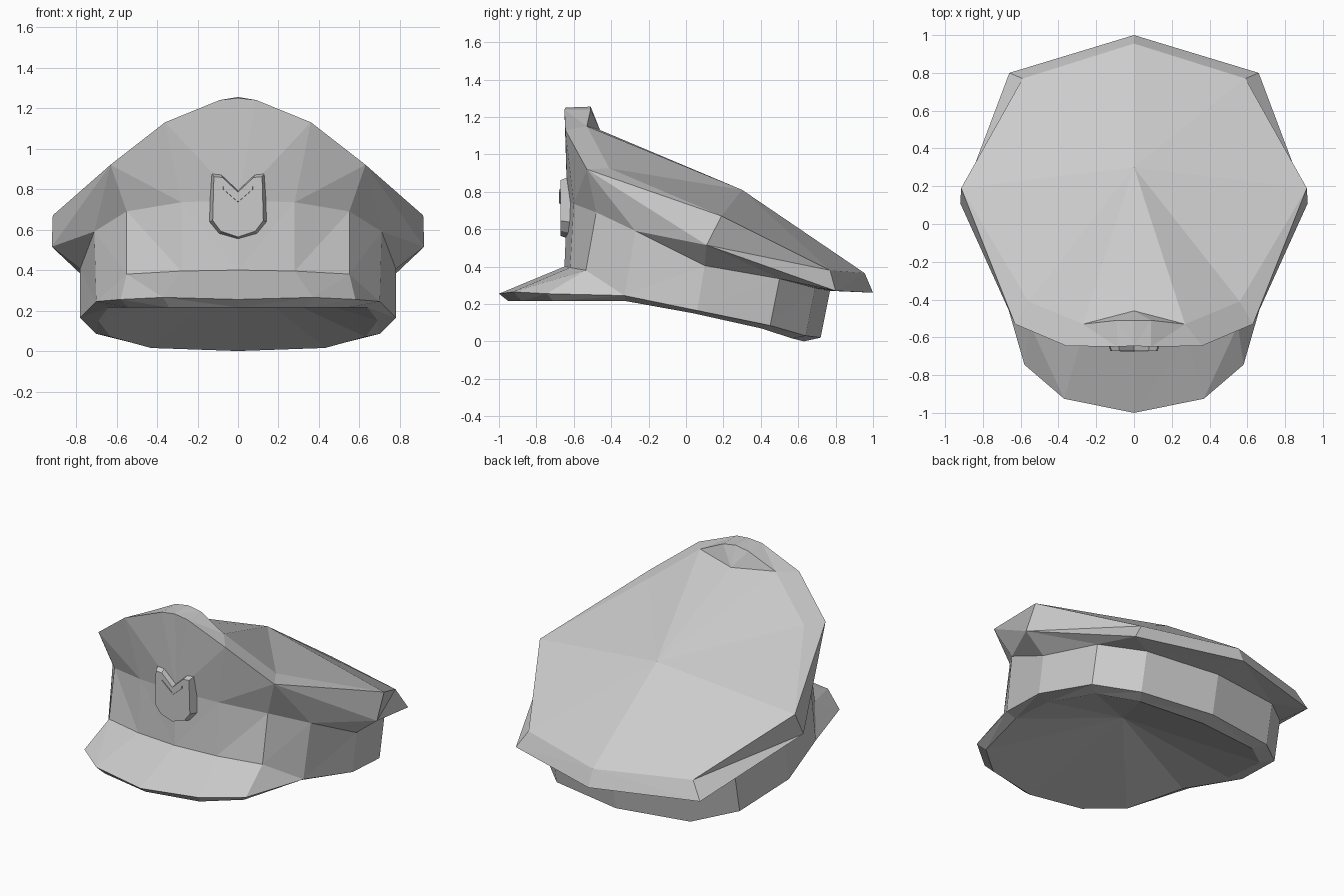
import bpy
import bmesh

cube = bpy.data.objects.get("Cube")
if cube:
    bpy.data.objects.remove(cube, do_unlink=True)

grey = bpy.data.materials.new("plain grey")
grey.use_nodes = True
COLOUR = (0.6, 0.6, 0.6, 1)
grey.diffuse_color = COLOUR
grey.node_tree.nodes["Principled BSDF"].inputs["Base Color"].default_value = COLOUR


def finish(name, bm):
    mesh = bpy.data.meshes.new(name)
    bm.to_mesh(mesh)
    bm.free()
    mesh.materials.append(grey)
    obj = bpy.data.objects.new(name, mesh)
    bpy.context.collection.objects.link(obj)
    return obj


def loft(name, *rings):
    """Join half rings (front centre to back centre), then mirror across x."""
    bm = bmesh.new()
    verts = {}

    def vert(p):
        if p not in verts:
            verts[p] = bm.verts.new(p)
        return verts[p]

    for low, high in zip(rings, rings[1:]):
        for i in range(len(low) - 1):
            j = i + 1
            for tri in ((low[i], low[j], high[j]), (low[i], high[j], high[i])):
                if len(set(tri)) == 3:
                    bm.faces.new([vert(p) for p in tri])
    obj = finish(name, bm)
    mirror = obj.modifiers.new("mirror", "MIRROR")
    mirror.merge_threshold = 0.001
    return obj


def plate(name, outline, y_back, y_front, shrink, centre_z):
    """Mirrored outline in x and z, extruded forward with a sloped rim."""
    pts = outline + [(-x, z) for x, z in reversed(outline) if x > 0]
    bm = bmesh.new()
    back = [bm.verts.new((x, y_back, z)) for x, z in pts]
    front = [bm.verts.new((x * shrink, y_front, centre_z + (z - centre_z) * shrink))
             for x, z in pts]
    bm.faces.new(back)
    bm.faces.new(front[::-1])
    for i in range(len(pts)):
        j = (i + 1) % len(pts)
        bm.faces.new((back[i], front[i], front[j], back[j]))
    bmesh.ops.recalc_face_normals(bm, faces=bm.faces)
    return finish(name, bm)


# Lower rim and visor outline
inner = [(0, -.95, .215), (.34, -.88, .215), (.54, -.71, .215), (.64, -.32, .215),
         (.69, .04, .15), (.63, .40, .07), (.43, .57, .015), (0, .63, 0)]
outer = [(0, -1, .255), (.37, -.925, .265), (.58, -.745, .255), (.70, -.33, .245),
         (.78, .06, .165), (.70, .45, .085), (.48, .64, .03), (0, .72, .02)]
# Band: the sides and back start on the rim, the front starts above the visor
base = [(0, -.65, .40), (.28, -.62, .395), (.55, -.535, .38)] + outer[3:]
top = [(0, -.635, .745), (.28, -.60, .735), (.55, -.48, .69), (.71, -.27, .59),
       (.78, .10, .405), (.70, .50, .335), (.48, .69, .285), (0, .77, .27)]

loft("lining", [(0, -.10, .36)] * len(inner), inner)
loft("rim", inner, outer)
loft("visor", outer[:4], base[:4])
loft("band", base, top)

# Crown: flared sides, sloping edge strip, and a top with a dent at the front
sides = [top[0]] + top
corner, wing = (.63, -.53, .92), (.92, .11, .515)
flare = [(0, -.645, 1.25), (.09, -.65, 1.24), (.36, -.645, 1.13), corner, corner,
         wing, wing, (.66, .80, .27), (0, 1, .26)]
corner, wing = (.56, -.41, .925), (.915, .19, .67)
edge = [(0, -.51, 1.255), (.09, -.51, 1.24), (.27, -.53, 1.15), corner, corner,
        wing, wing, (.59, .77, .38), (0, .955, .365)]
summit = [(0, -.46, 1.13)] * 3 + [(0, .30, .81)] * 6
loft("crown_sides", sides, flare)
loft("crown_edge", flare, edge)
loft("crown_top", edge, summit)

# Plain shield badge with a notched top
shield = [(0, .54), (.10, .573), (.147, .635), (.14, .89), (.09, .885), (0, .80)]
plate("badge", shield, -.60, -.672, .85, .70)
plate("badge_chevron", [(0, .735), (.075, .80), (.075, .815), (0, .75)],
      -.67, -.678, .95, .77)
